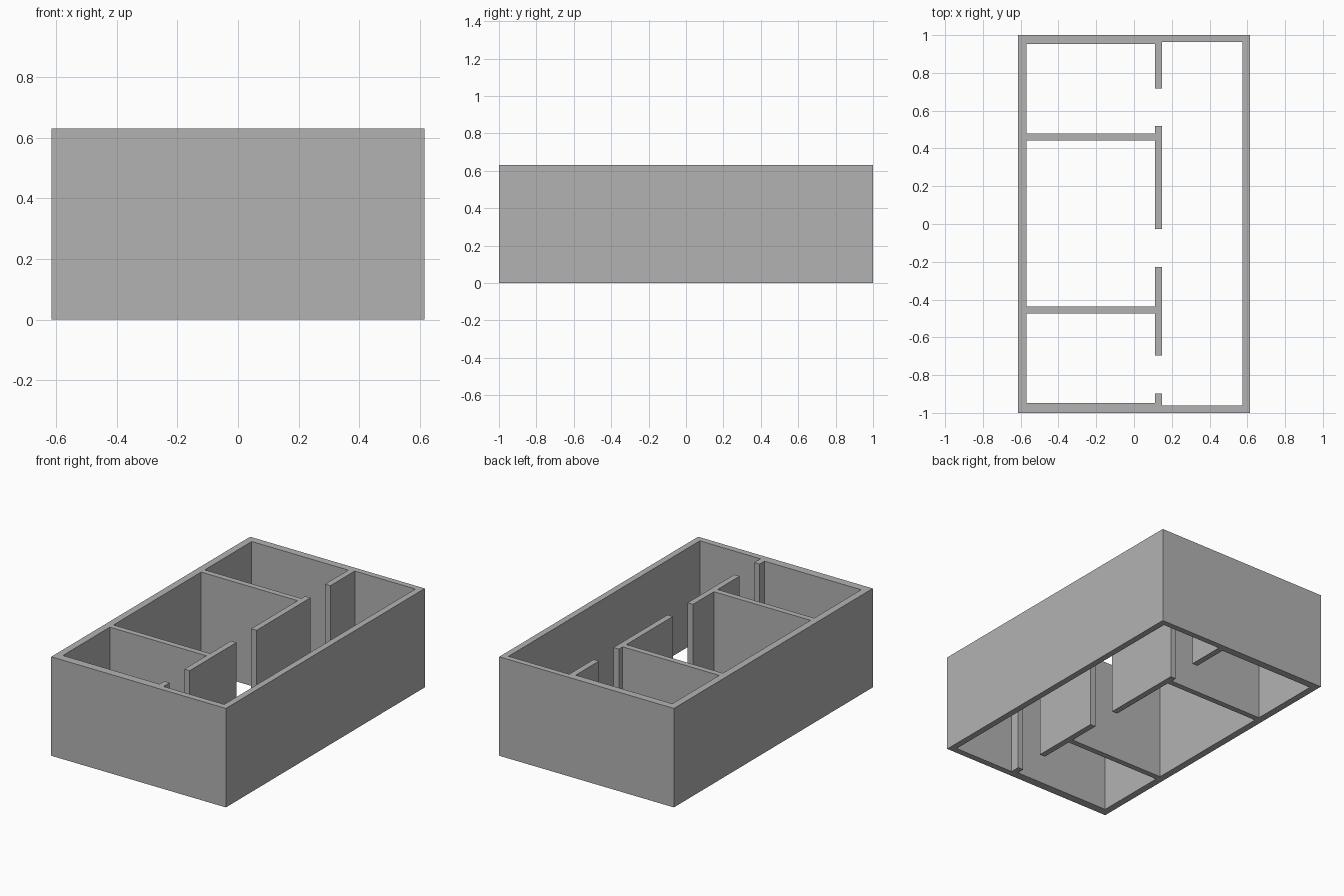
import bpy
import bmesh

cube = bpy.data.objects.get("Cube")
if cube:
    bpy.data.objects.remove(cube, do_unlink=True)

HEIGHT = 0.63
X, Y = 0.615, 1.0          # outer half sizes
PX0, PX1 = 0.11, 0.148     # corridor partition faces
LEFT_IN, RIGHT_IN = -0.57, 0.575

# Floor plan: each wall is a rectangle (x0, x1, y0, y1)
walls = {
    "outer_room_side": (-X, LEFT_IN, -Y, Y),
    "outer_corridor_side": (RIGHT_IN, X, -Y, Y),
    "front_rooms": (-X, PX1, -Y, -0.947),
    "front_corridor": (PX1, X, -Y, -0.96),
    "back_rooms": (-X, PX1, 0.952, Y),
    "back_corridor": (PX1, X, 0.963, Y),
    "front_divider": (LEFT_IN, PX0, -0.475, -0.438),
    "back_divider": (LEFT_IN, PX0, 0.443, 0.48),
    "partition_front_stub": (PX0, PX1, -Y, -0.898),
    "partition_front": (PX0, PX1, -0.697, -0.227),
    "partition_middle": (PX0, PX1, -0.026, 0.518),
    "partition_back": (PX0, PX1, 0.718, Y),
}


def is_wall(x, y):
    return any(a < x < b and c < y < d for a, b, c, d in walls.values())


# Merge the rectangles into one clean plan, with no faces inside the walls
xs = sorted({v for r in walls.values() for v in r[:2]})
ys = sorted({v for r in walls.values() for v in r[2:]})
bm = bmesh.new()
for x0, x1 in zip(xs, xs[1:]):
    for y0, y1 in zip(ys, ys[1:]):
        if is_wall((x0 + x1) / 2, (y0 + y1) / 2):
            corners = ((x0, y0), (x1, y0), (x1, y1), (x0, y1))
            bm.faces.new([bm.verts.new((x, y, 0)) for x, y in corners])
bmesh.ops.remove_doubles(bm, verts=bm.verts, dist=0.0001)

# Raise the plan to full wall height, keeping the underside closed
up = bmesh.ops.extrude_face_region(bm, geom=bm.faces[:], use_keep_orig=True)
top = [v for v in up["geom"] if isinstance(v, bmesh.types.BMVert)]
bmesh.ops.translate(bm, verts=top, vec=(0, 0, HEIGHT))
bmesh.ops.recalc_face_normals(bm, faces=bm.faces)

mesh = bpy.data.meshes.new("room_walls")
bm.to_mesh(mesh)
bm.free()
obj = bpy.data.objects.new("room_walls", mesh)
bpy.context.collection.objects.link(obj)

# Plain grey plaster
grey = (0.45, 0.45, 0.45, 1)
mat = bpy.data.materials.new("wall_grey")
mat.use_nodes = True
mat.diffuse_color = grey
mat.node_tree.nodes["Principled BSDF"].inputs["Base Color"].default_value = grey
mesh.materials.append(mat)
